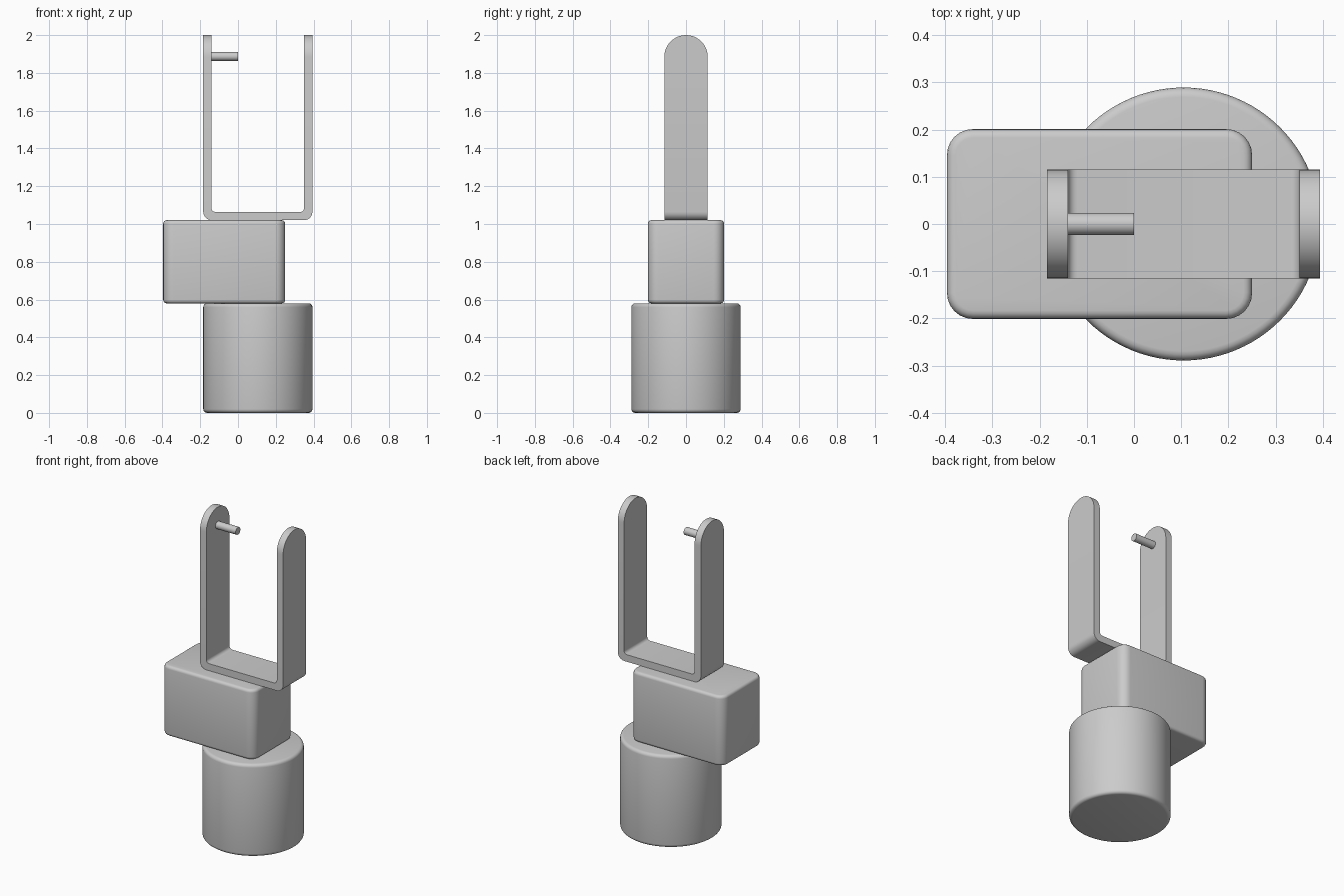
import bpy, bmesh
from math import sin, cos, pi, radians
from mathutils import Matrix, Vector

if "Cube" in bpy.data.objects:
    bpy.data.objects.remove(bpy.data.objects["Cube"])

CX = 0.105  # shared axis of the cylinder and the fork


def finish(bm, name, bevel=0.0):
    """Turn a bmesh into a smooth-shaded object with optional rounded rims."""
    bmesh.ops.recalc_face_normals(bm, faces=bm.faces)
    mesh = bpy.data.meshes.new(name)
    bm.to_mesh(mesh)
    bm.free()
    ob = bpy.data.objects.new(name, mesh)
    bpy.context.collection.objects.link(ob)
    bpy.ops.object.select_all(action='DESELECT')
    ob.select_set(True)
    bpy.context.view_layer.objects.active = ob
    if bevel:
        mod = ob.modifiers.new("rounded_rims", 'BEVEL')
        mod.width = bevel
        mod.segments = 4
        mod.limit_method = 'ANGLE'
        mod.angle_limit = radians(40)
        bpy.ops.object.modifier_apply(modifier=mod.name)
    bpy.ops.object.shade_smooth_by_angle(angle=radians(35))
    return ob


def cylinder(name, radius, depth, matrix, sides, bevel=0.0):
    bm = bmesh.new()
    bmesh.ops.create_cone(bm, cap_ends=True, segments=sides, radius1=radius,
                          radius2=radius, depth=depth, matrix=matrix)
    return finish(bm, name, bevel)


# Base drum
cylinder("base_drum", 0.289, 0.58, Matrix.Translation((CX, 0, 0.29)), 96, 0.02)

# Housing block: wide vertical corners, smaller rounding on the rims
bm = bmesh.new()
bmesh.ops.create_cube(bm, size=1, matrix=Matrix.Translation((-0.073, 0, 0.80))
                      @ Matrix.Diagonal((0.646, 0.402, 0.44, 1)))
uprights = [e for e in bm.edges
            if abs(e.verts[0].co.z - e.verts[1].co.z) > 0.1]
bmesh.ops.bevel(bm, geom=uprights, offset=0.055, segments=6,
                profile=0.5, affect='EDGES')
finish(bm, "housing_block", 0.018)

# Fork: a U-shaped strap with semicircular tips, swept section by section
HALF, THICK, WIDTH, BOTTOM, TOP = 0.289, 0.044, 0.115, 1.02, 2.0
R_OUT, R_IN = 0.045, 0.02
half = []  # (outer xz, inner xz, half width) from the left tip to the base
for i in range(13):
    a = pi / 2 * (1 - i / 12)
    z = TOP - WIDTH + WIDTH * sin(a)
    half.append(((-HALF, z), (-HALF + THICK, z), WIDTH * cos(a)))
for i in range(7):
    a = pi + pi / 2 * i / 6

    def corner(inset, r):
        return (-HALF + inset + r + r * cos(a), BOTTOM + inset + r + r * sin(a))
    half.append((corner(0, R_OUT), corner(THICK, R_IN), WIDTH))
sections = half + [((-o[0], o[1]), (-n[0], n[1]), w) for o, n, w in reversed(half)]

bm = bmesh.new()
rings = [[bm.verts.new((CX + p[0], y, p[1]))
          for p, y in ((o, -w), (o, w), (n, w), (n, -w))]
         for o, n, w in sections]
for a, b in zip(rings, rings[1:]):
    for i in range(4):
        j = (i + 1) % 4
        bm.faces.new((a[i], a[j], b[j], b[i]))
bmesh.ops.remove_doubles(bm, verts=bm.verts, dist=1e-5)
finish(bm, "fork")

# Axle stub on the inside of the left arm
cylinder("axle_stub", 0.0235, 0.16,
         Matrix.Translation((-0.08, 0, 1.887)) @ Matrix.Rotation(pi / 2, 4, 'Y'), 24)
